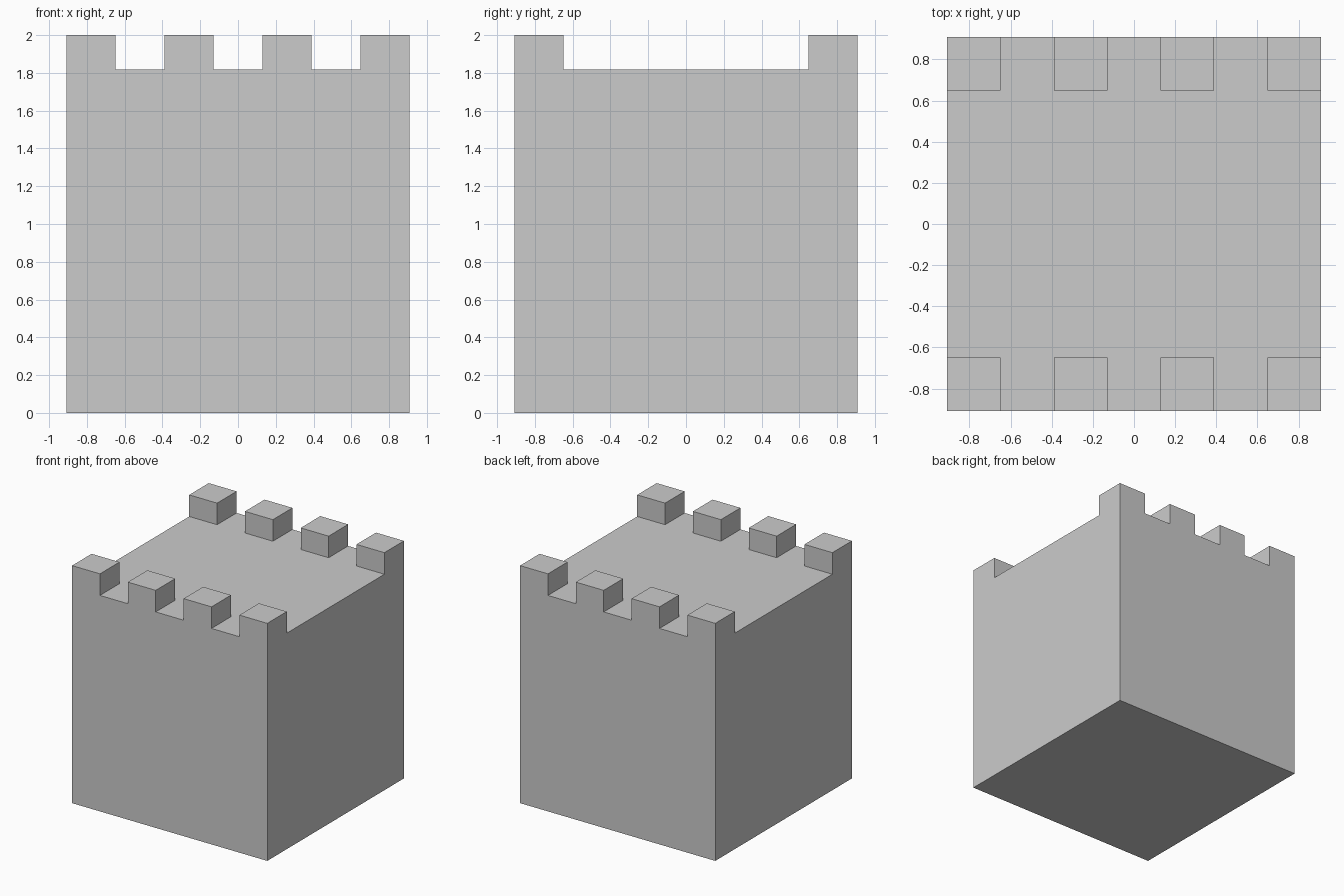
import bpy, bmesh

if "Cube" in bpy.data.objects:
    bpy.data.objects.remove(bpy.data.objects["Cube"])

HALF = 1 / 1.1            # half width of the block
CELL = 2 * HALF / 7       # battlement width, gaps are the same
DECK, TOP = 2 * HALF, 2.0

bm = bmesh.new()

# Deck: 7 x 7 grid of cells at roof level
bmesh.ops.create_grid(bm, x_segments=7, y_segments=7, size=HALF)
bmesh.ops.translate(bm, verts=bm.verts, vec=(0, 0, DECK))

# Battlement cells: every other cell along the front and back rows
cells = []
for f in bm.faces:
    c = f.calc_center_median()
    column = round((c.x + HALF) / CELL - 0.5)
    if abs(c.y) > HALF - CELL and column % 2 == 0:
        cells.append(f)

# Walls and base: pull the deck outline down and close it
rim = [e for e in bm.edges if e.is_boundary]
walls = bmesh.ops.extrude_edge_only(bm, edges=rim)["geom"]
for v in walls:
    if isinstance(v, bmesh.types.BMVert):
        v.co.z = 0
bmesh.ops.holes_fill(bm, edges=[e for e in bm.edges if e.is_boundary], sides=0)

# Battlements: raise the chosen cells
raised = bmesh.ops.extrude_face_region(bm, geom=cells)["geom"]
for v in raised:
    if isinstance(v, bmesh.types.BMVert):
        v.co.z = TOP
bmesh.ops.delete(bm, geom=[f for f in cells if f.is_valid], context='FACES_ONLY')

# Merge coplanar faces into clean flat sides
bmesh.ops.recalc_face_normals(bm, faces=bm.faces)
bmesh.ops.dissolve_limit(bm, angle_limit=0.01, verts=bm.verts, edges=bm.edges)

mesh = bpy.data.meshes.new("castle_block")
bm.to_mesh(mesh)
bm.free()
bpy.context.collection.objects.link(bpy.data.objects.new("castle_block", mesh))
